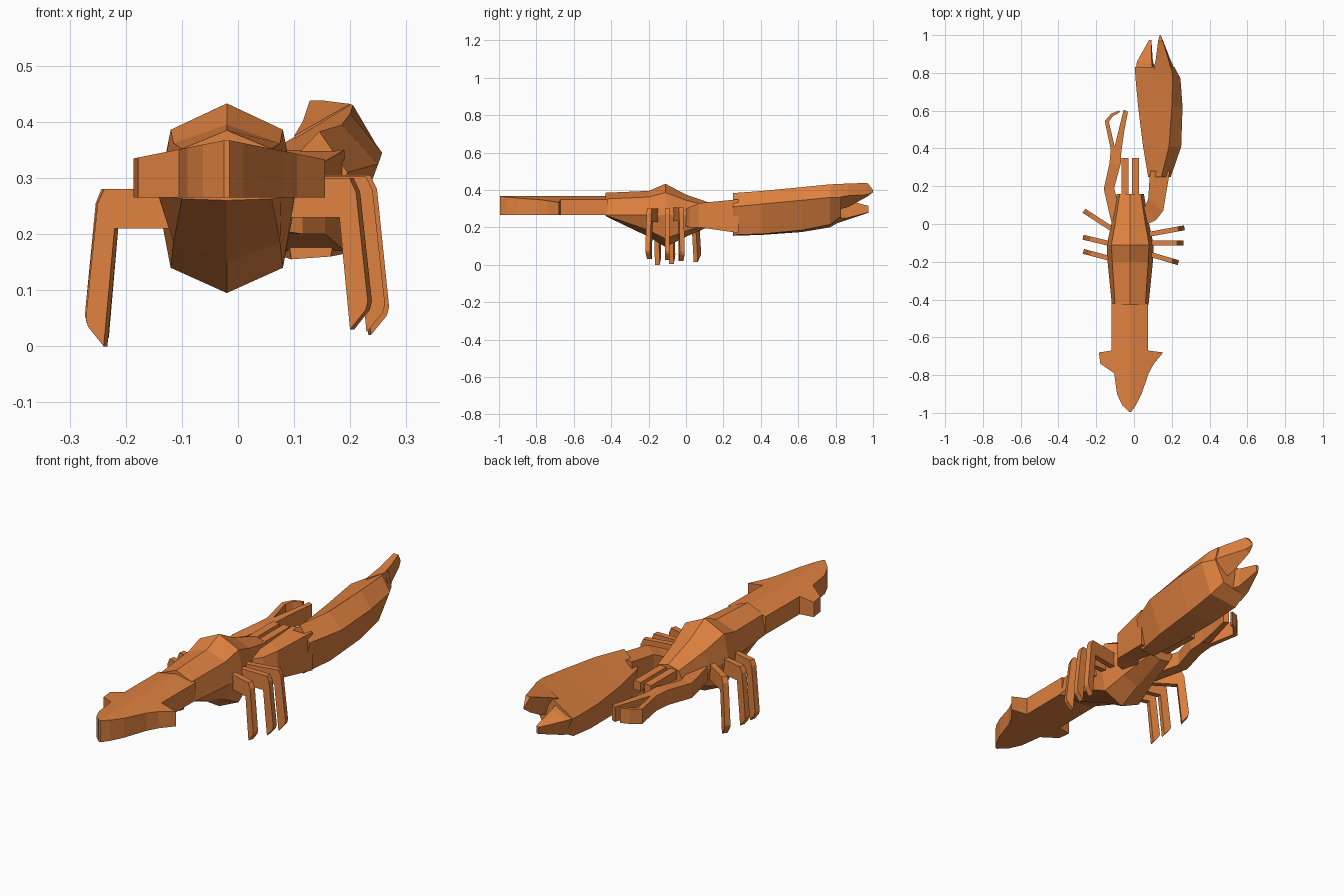
import bpy, bmesh, math
from mathutils import Vector

mat = bpy.data.materials.new("orange_shell")
mat.diffuse_color = (0.74, 0.22, 0.05, 1)


def loft(name, rings):
    """Skin a list of closed rings and cap both ends."""
    bm = bmesh.new()
    rows = [[bm.verts.new(p) for p in r] for r in rings]
    n = len(rows[0])
    for a, b in zip(rows, rows[1:]):
        for i in range(n):
            j = (i + 1) % n
            bm.faces.new((a[i], a[j], b[j], b[i]))
    bm.faces.new(rows[0])
    bm.faces.new(rows[-1])
    bmesh.ops.recalc_face_normals(bm, faces=bm.faces[:])
    me = bpy.data.meshes.new(name)
    bm.to_mesh(me)
    bm.free()
    me.materials.append(mat)
    ob = bpy.data.objects.new(name, me)
    bpy.context.collection.objects.link(ob)
    return ob


def strip(name, rows):
    """Box-like limb: rows of (left xy, right xy, z low, z high)."""
    loft(name, [[(*l, lo), (*r, lo), (*r, hi), (*l, hi)] for l, r, lo, hi in rows])


def sections(name, rows):
    """Loft through x-z cross-sections placed at given y."""
    loft(name, [[(x, y, z) for x, z in pts] for y, pts in rows])


CX = -0.02  # body centre line

# body: eight-sided rings (y, half width, shoulder width, top, upper z, lower z, bottom)
rings = []
for y, w, s, top, up, low, bot in [
        (-0.43, 0.097, 0.080, 0.385, 0.352, 0.263, 0.260),
        (-0.20, 0.120, 0.095, 0.395, 0.362, 0.185, 0.150),
        (-0.11, 0.124, 0.100, 0.433, 0.386, 0.140, 0.095),
        (0.00, 0.100, 0.080, 0.375, 0.345, 0.180, 0.150),
        (0.16, 0.072, 0.055, 0.320, 0.305, 0.230, 0.220)]:
    rings.append([(CX, y, top), (CX + s, y, up), (CX + w, y, 0.265), (CX + s, y, low),
                  (CX, y, bot), (CX - s, y, low), (CX - w, y, 0.265), (CX - s, y, up)])
loft("body", rings)

# tail with fan: flat underside, slight ridge on top
rings = []
for y, xl, xr in [(-0.42, -0.118, 0.075), (-0.67, -0.12, 0.073), (-0.68, -0.186, 0.155),
                  (-0.74, -0.178, 0.105), (-0.79, -0.105, 0.078), (-0.90, -0.09, 0.04),
                  (-0.96, -0.062, 0.01), (-0.995, -0.025, -0.015)]:
    zl, zr = (0.368 - 0.2 * abs(x - CX) for x in (xl, xr))
    rings.append([(xl, y, 0.265), (xl, y, zl), (CX, y, 0.368), (xr, y, zr), (xr, y, 0.265)])
loft("tail", rings)

# feelers
for side, x in (("left", -0.047), ("right", 0.008)):
    strip(side + "_feeler", [((x - 0.018, y), (x + 0.018, y), 0.265, 0.305) for y in (0.12, 0.35)])

# large claw: arm, palm and two fingers
strip("large_claw_arm", [
    ((0.03, 0.06), (0.05, -0.01), 0.21, 0.29),
    ((0.055, 0.09), (0.115, 0.02), 0.20, 0.31),
    ((0.075, 0.13), (0.155, 0.07), 0.20, 0.33),
    ((0.085, 0.28), (0.19, 0.28), 0.17, 0.35)])
sections("large_claw_palm", [
    (0.25, [(0.075, 0.31), (0.145, 0.383), (0.195, 0.31), (0.165, 0.16), (0.095, 0.155)]),
    (0.41, [(0.048, 0.30), (0.185, 0.395), (0.25, 0.325), (0.19, 0.165), (0.08, 0.16)]),
    (0.62, [(0.022, 0.30), (0.20, 0.415), (0.257, 0.345), (0.195, 0.185), (0.06, 0.175)]),
    (0.77, [(0.008, 0.31), (0.205, 0.43), (0.246, 0.36), (0.19, 0.215), (0.045, 0.20)]),
    (0.83, [(0.004, 0.315), (0.198, 0.432), (0.215, 0.36), (0.165, 0.26), (0.045, 0.235)])])
sections("large_claw_upper_finger", [
    (0.80, [(0.10, 0.375), (0.20, 0.432), (0.225, 0.36), (0.15, 0.29)]),
    (0.87, [(0.115, 0.40), (0.183, 0.434), (0.193, 0.37), (0.14, 0.31)]),
    (0.97, [(0.128, 0.438), (0.152, 0.438), (0.154, 0.375), (0.13, 0.365)]),
    (1.00, [(0.136, 0.40), (0.141, 0.40), (0.141, 0.388), (0.136, 0.388)])])
sections("large_claw_lower_finger", [
    (0.80, [(0.006, 0.31), (0.10, 0.365), (0.12, 0.25), (0.04, 0.22)]),
    (0.86, [(0.016, 0.315), (0.094, 0.345), (0.10, 0.25), (0.045, 0.24)]),
    (0.975, [(0.08, 0.31), (0.092, 0.315), (0.092, 0.28), (0.083, 0.278)])])

# small claw: arm and two thin fingers
strip("small_claw_arm", [
    ((-0.12, 0.01), (-0.07, 0.05), 0.21, 0.28),
    ((-0.16, 0.185), (-0.105, 0.19), 0.21, 0.28),
    ((-0.13, 0.32), (-0.07, 0.32), 0.22, 0.29),
    ((-0.122, 0.41), (-0.066, 0.41), 0.22, 0.29)])
strip("small_claw_outer_finger", [
    ((-0.122, 0.39), (-0.10, 0.40), 0.22, 0.29),
    ((-0.155, 0.545), (-0.133, 0.54), 0.225, 0.295),
    ((-0.12, 0.585), (-0.115, 0.568), 0.23, 0.30),
    ((-0.078, 0.60), (-0.078, 0.59), 0.23, 0.30)])
strip("small_claw_inner_finger", [
    ((-0.105, 0.40), (-0.066, 0.39), 0.22, 0.29),
    ((-0.078, 0.51), (-0.052, 0.49), 0.225, 0.295),
    ((-0.055, 0.605), (-0.032, 0.595), 0.23, 0.30)])


def leg(name, hip, foot, top, floor):
    """Bent side profile from hip to foot, extruded to leg thickness."""
    h, f = Vector(hip), Vector(foot)
    run = (f - h).length
    d = (f - h).normalized()
    n = Vector((-d.y, d.x)) * 0.013
    prof = [(0, top - 0.07), (run - 0.053, top - 0.07), (run - 0.033, floor),
            (run - 0.004, floor + 0.035), (run, floor + 0.05),
            (run - 0.022, top - 0.025), (run - 0.034, top), (0, top)]
    loft(name, [[(*(h + d * r + n * s), z) for r, z in prof] for s in (-1, 1)])


# three legs per side: hip xy, foot xy, knee height, foot height
for name, hip, foot, top, floor in [
        ("left_front_leg", (-0.08, -0.05), (-0.265, 0.07), 0.28, 0.015),
        ("left_middle_leg", (-0.08, -0.115), (-0.27, -0.07), 0.28, 0.005),
        ("left_back_leg", (-0.08, -0.195), (-0.268, -0.145), 0.28, 0.0),
        ("right_front_leg", (0.05, -0.06), (0.267, -0.02), 0.305, 0.02),
        ("right_middle_leg", (0.05, -0.10), (0.262, -0.10), 0.303, 0.025),
        ("right_back_leg", (0.05, -0.15), (0.235, -0.205), 0.30, 0.03)]:
    leg(name, hip, foot, top, floor)
